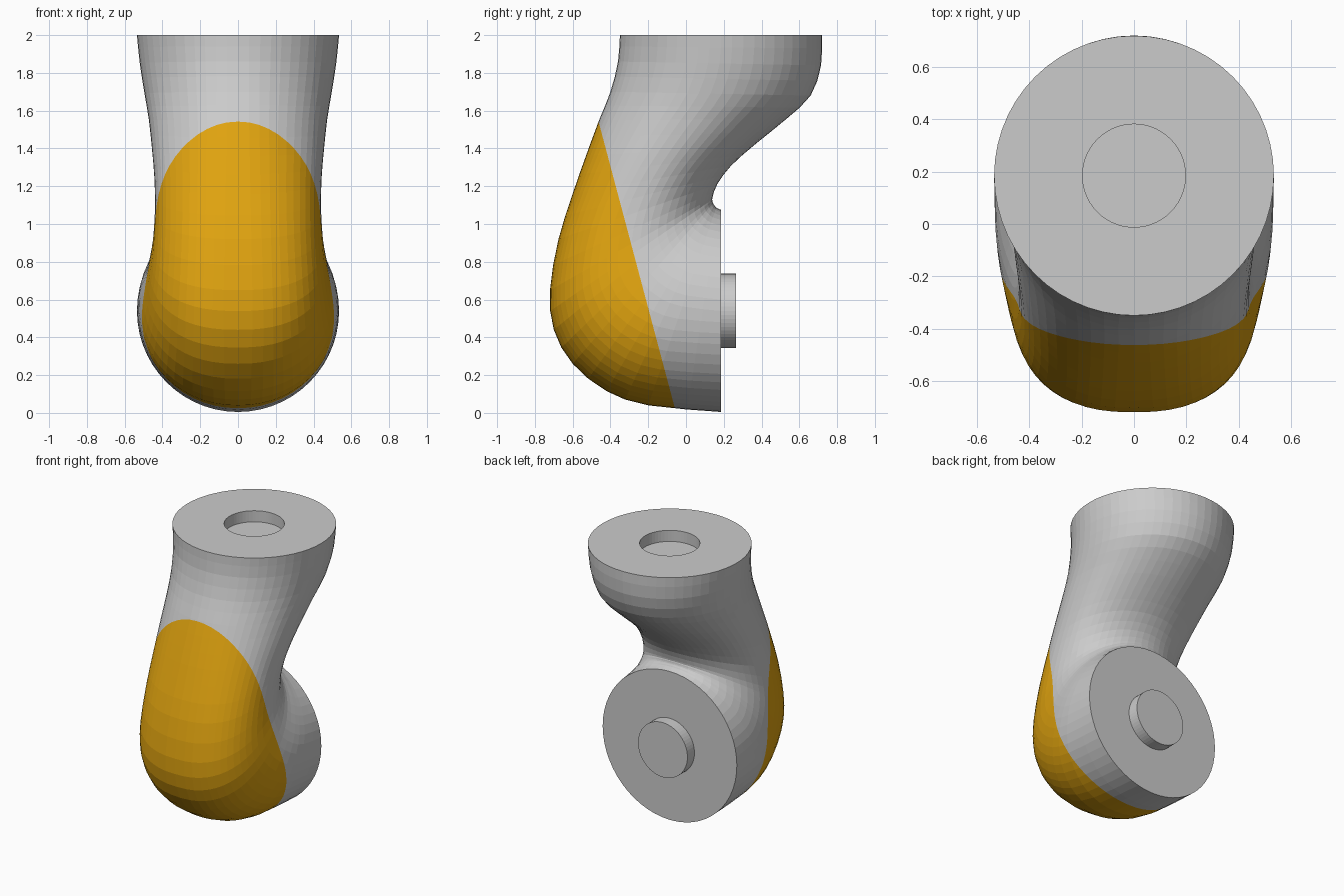
import bpy, bmesh, math
from mathutils import Vector

if "Cube" in bpy.data.objects:
    bpy.data.objects.remove(bpy.data.objects["Cube"])

SIDES, STEPS = 56, 2

# Elbow sections: front y, front z, back y, back z, half width, front squareness
SECTIONS = [
    (-.35, 2.0, .72, 2.0, .535, 2.0),
    (-.36, 1.86, .715, 1.84, .52, 2.0),
    (-.40, 1.70, .66, 1.68, .495, 2.05),
    (-.46, 1.55, .53, 1.555, .472, 2.1),
    (-.53, 1.36, .37, 1.425, .455, 2.2),
    (-.60, 1.16, .24, 1.31, .442, 2.3),
    (-.675, .92, .165, 1.21, .44, 2.4),
    (-.72, .65, .14, 1.14, .452, 2.45),
    (-.70, .44, .14, 1.125, .47, 2.4),
    (-.60, .26, .143, 1.11, .49, 2.3),
    (-.42, .115, .15, 1.10, .515, 2.2),
    (-.20, .04, .16, 1.087, .53, 2.1),
    (.185, .005, .185, 1.075, .535, 2.0),
]


def smooth_path(rows, steps):
    """Catmull-Rom interpolation through the section rows."""
    pts = [Vector(r) for r in rows]
    out = []
    for i in range(len(pts) - 1):
        p1, p2 = pts[i], pts[i + 1]
        p0, p3 = pts[max(i - 1, 0)], pts[min(i + 2, len(pts) - 1)]
        for s in range(steps):
            t = s / steps
            out.append((2 * p1 + (p2 - p0) * t + (2 * p0 - 5 * p1 + 4 * p2 - p3) * t * t
                        + (3 * p1 - p0 - 3 * p2 + p3) * t ** 3) / 2)
    return out + [pts[-1]]


def ring(bm, row):
    fy, fz, by, bz, w, p = row
    front, back = Vector((0, fy, fz)), Vector((0, by, bz))
    mid, half = (front + back) / 2, (back - front) / 2
    verts = []
    for k in range(SIDES):
        a = 2 * math.pi * k / SIDES
        c, s = math.cos(a), math.sin(a)
        e = 2 / p if s < 0 else 1
        u = math.copysign(abs(c) ** e, c)
        v = math.copysign(abs(s) ** e, s)
        verts.append(bm.verts.new(mid + half * v + Vector((w * u, 0, 0))))
    return verts


def build_part(name, keep_front):
    bm = bmesh.new()
    r = .197
    # Socket in the top, elbow shell, then the pin on the back disc
    rows = [(.185 - r, 1.92, .185 + r, 1.92, r, 2), (.185 - r, 2, .185 + r, 2, r, 2)]
    rows += smooth_path(SECTIONS, STEPS)
    rows += [(y, .54 - r, y, .54 + r, r, 2) for y in (.185, .265)]
    rings = [ring(bm, row) for row in rows]
    for a, b in zip(rings, rings[1:]):
        for k in range(SIDES):
            j = (k + 1) % SIDES
            bm.faces.new((a[k], a[j], b[j], b[k]))
    bm.faces.new(rings[0])
    bm.faces.new(rings[-1])
    bmesh.ops.recalc_face_normals(bm, faces=bm.faces)
    # Slanted plane divides the coloured front from the grey body
    bmesh.ops.bisect_plane(bm, geom=bm.verts[:] + bm.edges[:] + bm.faces[:], dist=1e-5,
                           plane_co=(0, -.055, .01), plane_no=(0, 1.54, .41),
                           clear_outer=keep_front, clear_inner=not keep_front)
    mesh = bpy.data.meshes.new(name)
    bm.to_mesh(mesh)
    bm.free()
    obj = bpy.data.objects.new(name, mesh)
    bpy.context.collection.objects.link(obj)
    return obj


build_part("elbow_body", False)
cover = build_part("front_cover", True)
orange = bpy.data.materials.new("orange")
orange.diffuse_color = (.75, .37, .005, 1)
orange.use_nodes = True
orange.node_tree.nodes["Principled BSDF"].inputs["Base Color"].default_value = orange.diffuse_color
cover.data.materials.append(orange)
